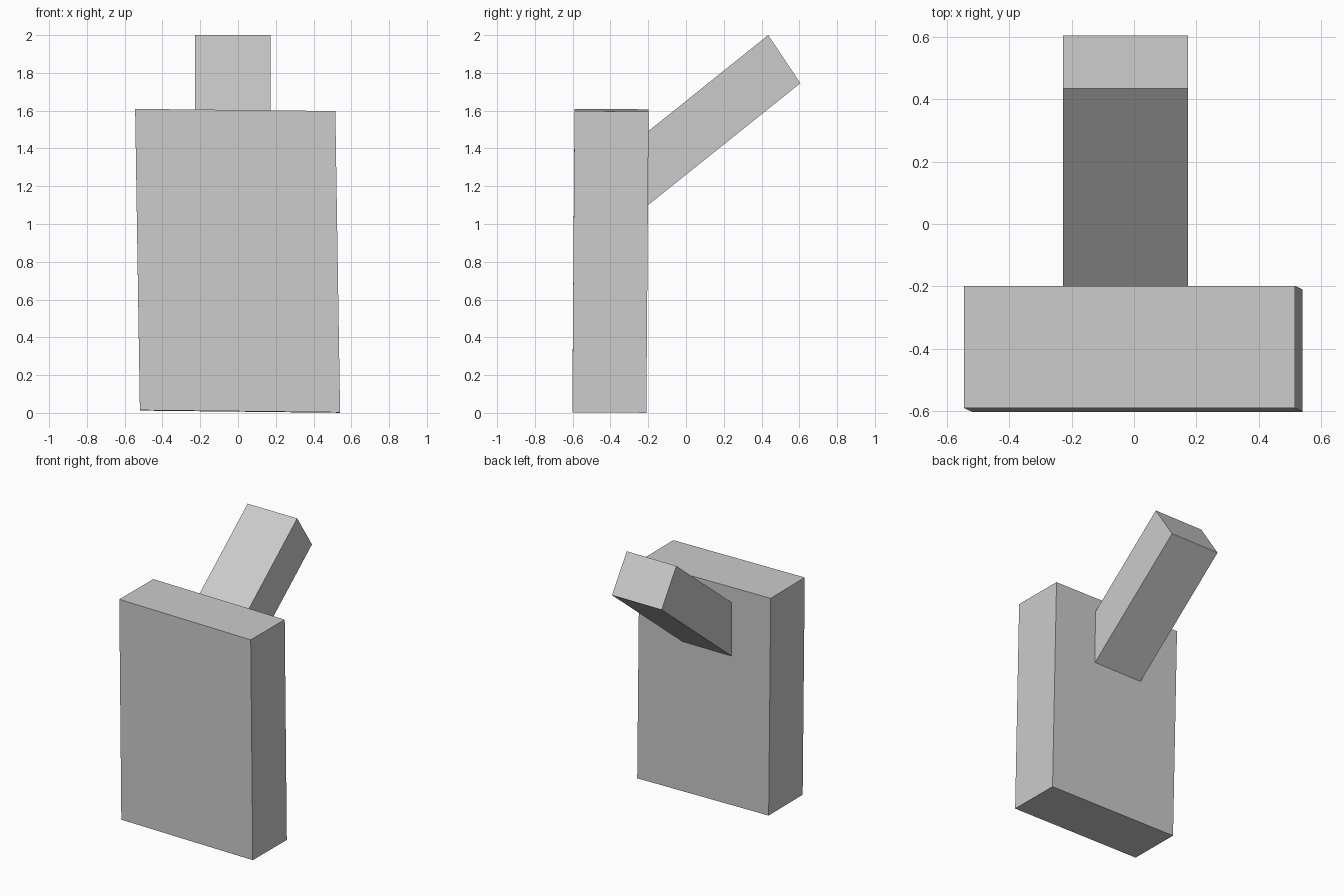
import bpy, bmesh
from mathutils import Matrix, Vector

if "Cube" in bpy.data.objects:
    bpy.data.objects.remove(bpy.data.objects["Cube"])


def finish(bm, name):
    bmesh.ops.recalc_face_normals(bm, faces=bm.faces)
    mesh = bpy.data.meshes.new(name)
    bm.to_mesh(mesh)
    bm.free()
    obj = bpy.data.objects.new(name, mesh)
    bpy.context.collection.objects.link(obj)
    return obj


# Upright slab: a box that is very slightly skewed
bm = bmesh.new()
bmesh.ops.create_cube(bm, size=1)
bmesh.ops.scale(bm, vec=(1.06, 0.392, 1.595), verts=bm.verts)
skew = Matrix(((1, 0, -0.0157, 0),
               (0, 1, 0.0075, 0),
               (-0.011, -0.006, 1, 0),
               (0, 0, 0, 1)))
bmesh.ops.transform(bm, matrix=skew, verts=bm.verts)
bmesh.ops.translate(bm, vec=(-0.002, -0.4, 0.805), verts=bm.verts)
finish(bm, "upright_slab")

# Slanted arm: side profile (y, z) extruded across x, base set just inside the slab
profile = [(-0.215, 1.089), (0.605, 1.745), (0.435, 2.0), (-0.215, 1.479)]
bm = bmesh.new()
face = bm.faces.new([bm.verts.new((-0.227, y, z)) for y, z in profile])
side = bmesh.ops.extrude_face_region(bm, geom=[face])
bmesh.ops.translate(bm, vec=Vector((0.4, 0, 0)),
                    verts=[v for v in side["geom"] if isinstance(v, bmesh.types.BMVert)])
finish(bm, "slanted_arm")
